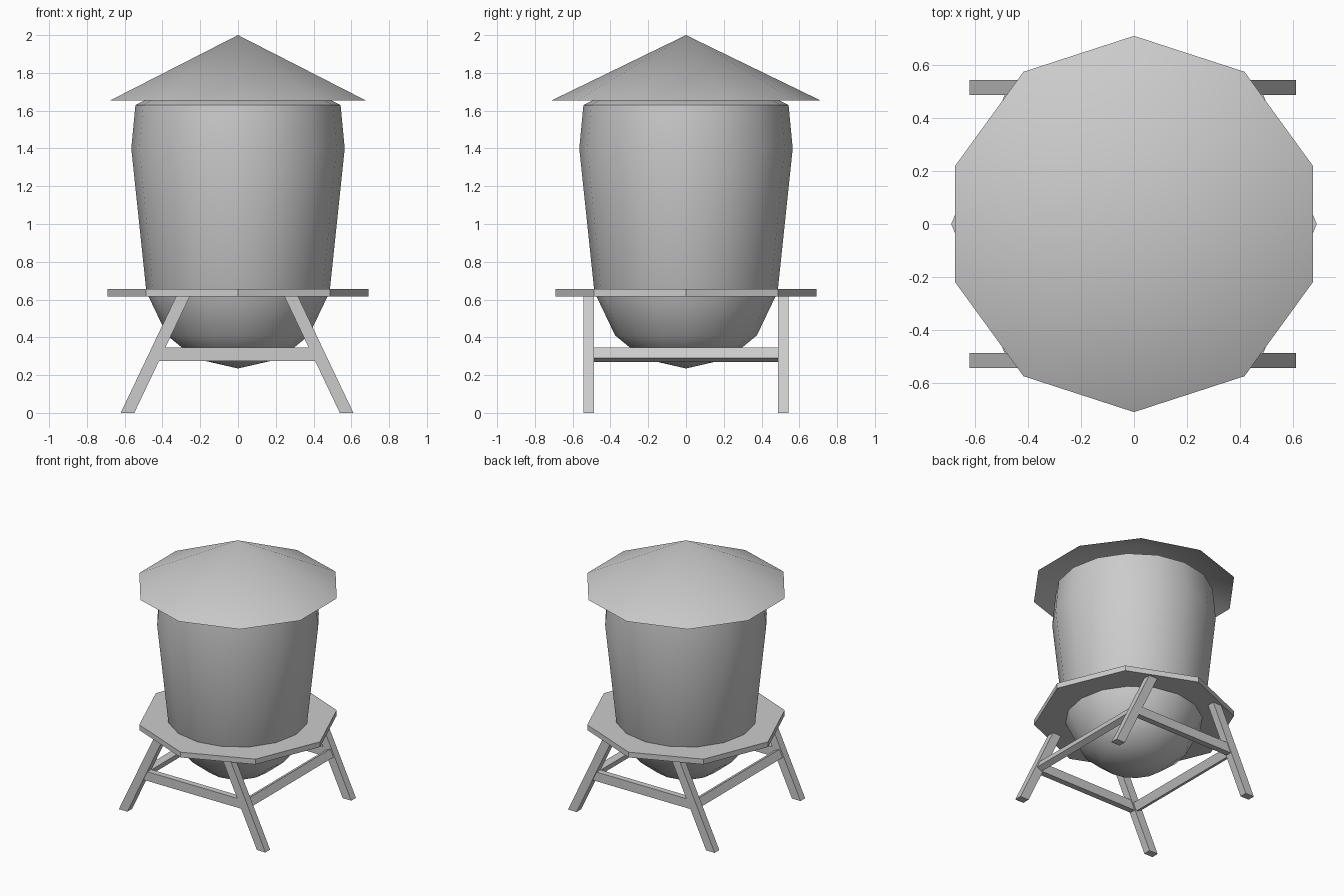
import bpy, bmesh
from math import pi, cos, sin, atan2, radians

if "Cube" in bpy.data.objects:
    bpy.data.objects.remove(bpy.data.objects["Cube"])


def make_object(name, bm, smooth=None):
    bmesh.ops.recalc_face_normals(bm, faces=bm.faces)
    mesh = bpy.data.meshes.new(name)
    bm.to_mesh(mesh)
    bm.free()
    ob = bpy.data.objects.new(name, mesh)
    bpy.context.collection.objects.link(ob)
    if smooth:
        bpy.ops.object.select_all(action='DESELECT')
        ob.select_set(True)
        bpy.context.view_layer.objects.active = ob
        bpy.ops.object.shade_smooth_by_angle(angle=radians(smooth))
    return ob


def lathe(name, profile, sides, start=0.0, smooth=None):
    """Revolve (radius, z) points; a zero radius becomes a single tip."""
    bm = bmesh.new()
    rings = []
    for r, z in profile:
        n = sides if r else 1
        rings.append([bm.verts.new((r * cos(start + 2 * pi * i / sides),
                                    r * sin(start + 2 * pi * i / sides), z))
                      for i in range(n)])
    for a, b in zip(rings, rings[1:]):
        for i in range(sides):
            j = (i + 1) % sides
            loop = [a[i % len(a)], a[j % len(a)], b[j % len(b)], b[i % len(b)]]
            bm.faces.new(list(dict.fromkeys(loop)))
    return make_object(name, bm, smooth)


def box(name, loc, size, tilt=0.0):
    bm = bmesh.new()
    bmesh.ops.create_cube(bm, size=1)
    bmesh.ops.scale(bm, vec=size, verts=bm.verts)
    ob = make_object(name, bm)
    ob.location = loc
    ob.rotation_euler.y = tilt
    return ob


# Tank with rounded bottom and chamfered top
lathe("tank", [(0, 0.235), (0.225, 0.287), (0.375, 0.41), (0.485, 0.64),
               (0.565, 1.40), (0.543, 1.63), (0.49, 1.657), (0, 1.657)],
      16, smooth=50)

# Ten-sided conical roof, open underneath
lathe("roof", [(0.71, 1.655), (0, 2.0)], 10, start=pi / 2, smooth=50)

# Octagonal platform with corners on the axes
lathe("platform", [(0, 0.615), (0.69, 0.615), (0.69, 0.655), (0, 0.655)], 8)

# Splayed legs, leaning inward in x only
CX, FOOT, TOP, HEIGHT = -0.005, 0.58, 0.285, 0.62
LEG_Y, LEG_W, LEG_D = 0.515, 0.072, 0.056
lean = atan2(FOOT - TOP, HEIGHT)
for sx, side in ((-1, "left"), (1, "right")):
    for sy, end in ((-1, "front"), (1, "back")):
        bm = bmesh.new()
        bmesh.ops.create_cube(bm, size=1)
        for v in bm.verts:
            x = sx * (TOP if v.co.z > 0 else FOOT)
            v.co = (CX + x + v.co.x * LEG_W, sy * LEG_Y + v.co.y * LEG_D,
                    HEIGHT * (v.co.z + 0.5))
        make_object(f"{end}_{side}_leg", bm)

# Braces between the legs: upright at front and back, tilted with the legs at the sides
for s, end, side in ((-1, "front", "left"), (1, "back", "right")):
    box(f"{end}_brace", (CX, s * LEG_Y, 0.31), (0.85, 0.045, 0.07))
    box(f"{side}_brace", (CX + s * 0.432, 0, 0.308), (0.045, 0.99, 0.062), -s * lean)
